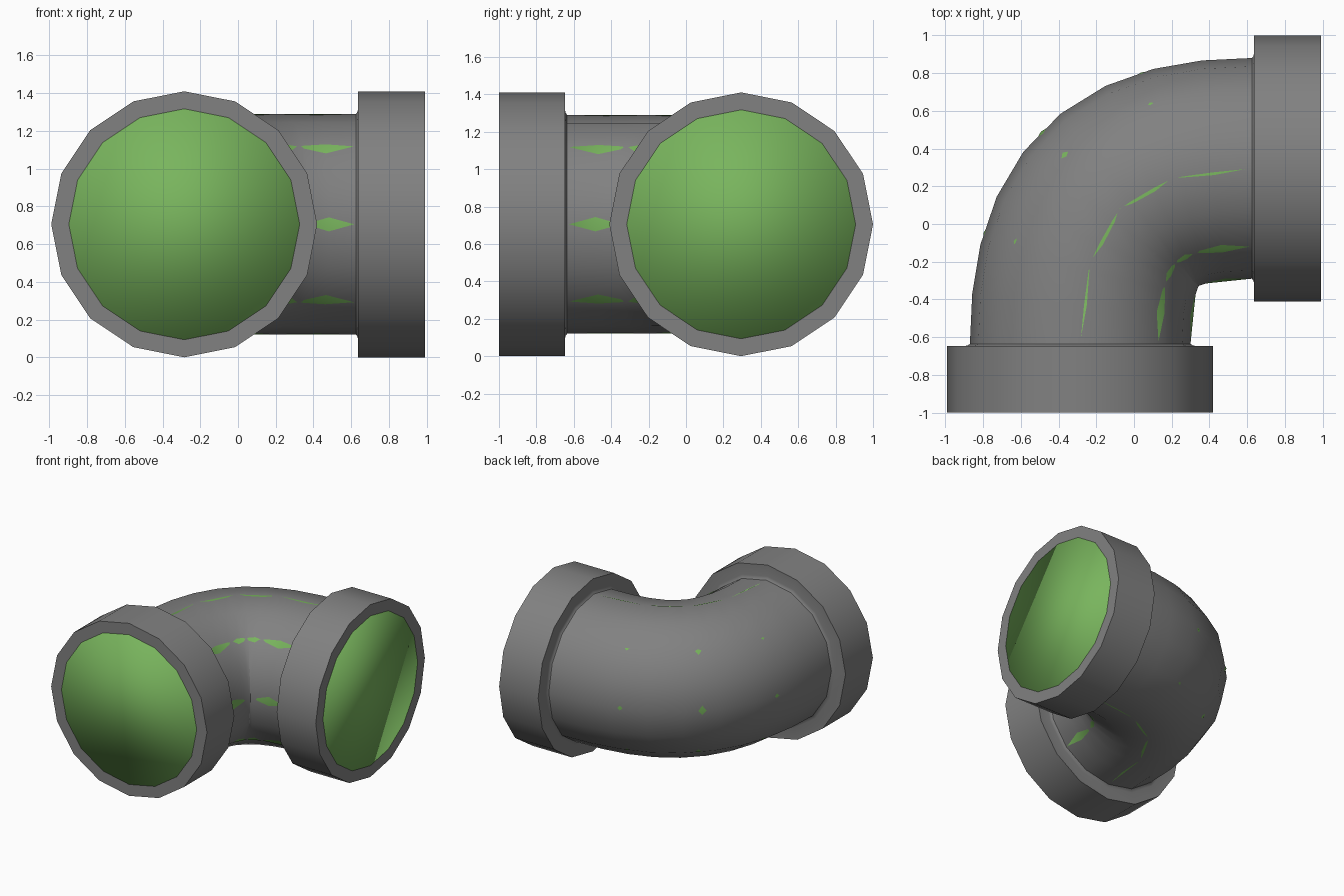
import bpy, bmesh, math
from mathutils import Vector

if "Cube" in bpy.data.objects:
    bpy.data.objects.remove(bpy.data.objects["Cube"])

CZ = 0.705
START, END = Vector((-0.285, -0.635, CZ)), Vector((0.625, 0.295, CZ))
CORNER = Vector((-0.285, 0.295, CZ))
H1, H2 = START.lerp(CORNER, 0.72), END.lerp(CORNER, 0.72)


def bend(t):
    """Point and direction on the elbow's bezier centre line."""
    u = 1 - t
    p = START * u**3 + H1 * 3 * u * u * t + H2 * 3 * u * t * t + END * t**3
    d = (H1 - START) * u * u + (H2 - H1) * 2 * u * t + (END - H2) * t * t
    return p, d.normalized()


def sweep(name, color, collar, radius, segments, sides, angle, capped=False):
    """Collar profile (depth from rim, radius), bend, then the collar again."""
    first = [(Vector((-0.285, -1 + d, CZ)), Vector((0, 1, 0)), r) for d, r in collar]
    last = [(Vector((0.99 - d, 0.295, CZ)), Vector((1, 0, 0)), r) for d, r in collar]
    middle = [(*bend(i / segments), radius) for i in range(segments + 1)]
    bm = bmesh.new()
    rings = []
    for p, d, r in first + middle + last[::-1]:
        side = Vector((d.y, -d.x, 0))
        ring = []
        for k in range(sides):
            a = 2 * math.pi * k / sides
            ring.append(bm.verts.new(p + r * (side * math.cos(a) + Vector((0, 0, math.sin(a))))))
        rings.append(ring)
    for a, b in zip(rings, rings[1:]):
        for k in range(sides):
            n = (k + 1) % sides
            bm.faces.new((a[k], a[n], b[n], b[k]))
    if capped:
        bm.faces.new(rings[0])
        bm.faces.new(rings[-1])
    bmesh.ops.recalc_face_normals(bm, faces=bm.faces)
    mesh = bpy.data.meshes.new(name)
    bm.to_mesh(mesh)
    bm.free()
    mat = bpy.data.materials.new(name)
    mat.diffuse_color = (*color, 1)
    mat.use_nodes = True
    mat.node_tree.nodes["Principled BSDF"].inputs["Base Color"].default_value = mat.diffuse_color
    mesh.materials.append(mat)
    ob = bpy.data.objects.new(name, mesh)
    bpy.context.collection.objects.link(ob)
    bpy.ops.object.select_all(action='DESELECT')
    ob.select_set(True)
    bpy.context.view_layer.objects.active = ob
    bpy.ops.object.shade_smooth_by_angle(angle=math.radians(angle))


# Grey outer elbow: rim, collar, small neck fillet, 16-sided pipe
sweep("pipe_elbow", (0.22, 0.22, 0.22),
      [(0, 0.612), (0, 0.705), (0.353, 0.705), (0.353, 0.612), (0.357, 0.595)],
      0.585, 9, 16, 35)

# Coarse green core: 8-sided, closed and smooth, its caps fill the openings
sweep("pipe_core", (0.19, 0.46, 0.11),
      [(0.003, 0.705), (0.35, 0.705), (0.35, 0.60)],
      0.5845, 4, 8, 180, capped=True)
